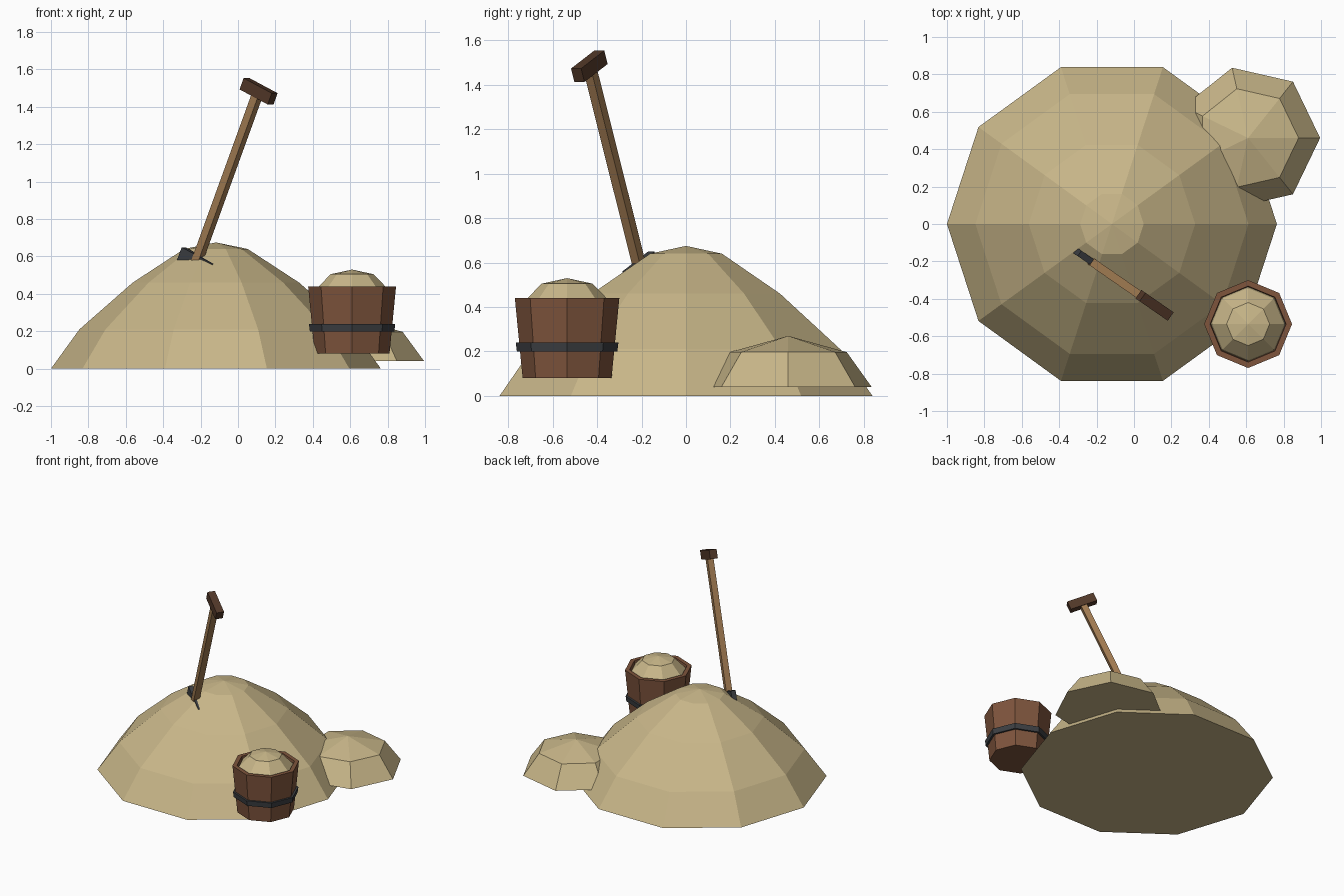
import bpy, bmesh, math
from mathutils import Matrix, Vector

cube = bpy.data.objects.get("Cube")
if cube:
    bpy.data.objects.remove(cube, do_unlink=True)


def material(name, rgb):
    mat = bpy.data.materials.new(name)
    mat.use_nodes = True
    mat.diffuse_color = (*rgb, 1)
    mat.node_tree.nodes["Principled BSDF"].inputs["Base Color"].default_value = (*rgb, 1)
    return mat


sand = material("sand", (0.58, 0.47, 0.25))
red_wood = material("bucket wood", (0.21, 0.09, 0.046))
pale_wood = material("handle wood", (0.36, 0.2, 0.085))
dark_wood = material("grip wood", (0.085, 0.04, 0.022))
iron = material("iron", (0.045, 0.049, 0.055))


def finish(name, bm, mat):
    bmesh.ops.recalc_face_normals(bm, faces=bm.faces)
    mesh = bpy.data.meshes.new(name)
    bm.to_mesh(mesh)
    bm.free()
    mesh.materials.append(mat)
    obj = bpy.data.objects.new(name, mesh)
    bpy.context.collection.objects.link(obj)
    return obj


def lathe(name, sides, profile, centre, mat):
    """Faceted solid from (radius, height) pairs; radius 0 makes a tip."""
    bm = bmesh.new()
    rings = []
    for r, z in profile:
        count = sides if r else 1
        rings.append([bm.verts.new((centre[0] + r * math.cos(math.tau * i / sides),
                                    centre[1] + r * math.sin(math.tau * i / sides), z))
                      for i in range(count)])
    for a, b in zip(rings, rings[1:]):
        for i in range(sides):
            j = (i + 1) % sides
            if len(b) == 1:
                bm.faces.new((a[i], a[j], b[0]))
            else:
                bm.faces.new((a[i], a[j], b[j], b[i]))
    for ring in (rings[0], rings[-1]):
        if len(ring) > 1:
            bm.faces.new(ring)
    return finish(name, bm, mat)


# Sand heaps
lathe("large_sand_heap", 10,
      [(0.882, 0), (0.73, 0.21), (0.445, 0.46), (0.17, 0.64), (0, 0.675)], (-0.118, 0), sand)
lathe("small_sand_heap", 7,
      [(0.385, 0.04), (0.27, 0.197), (0, 0.27)], (0.61, 0.46), sand)

# Bucket with a recessed top, iron hoop and sand filling
bucket = (0.61, -0.535)
lathe("bucket", 8, [(0.2, 0.08), (0.235, 0.44), (0.203, 0.44), (0.199, 0.4)], bucket, red_wood)
lathe("bucket_hoop", 8, [(0.226, 0.2), (0.231, 0.24)], bucket, iron)
lathe("bucket_sand", 8, [(0.2, 0.4), (0.192, 0.425), (0.115, 0.505), (0, 0.53)], bucket, sand)

# Shovel: boxes placed along one leaning axis that starts at the grip
lean = (Matrix.Translation(Vector((0.11, -0.435, 1.483)))
        @ Matrix.Rotation(math.radians(-34.7), 4, 'Z')
        @ Matrix.Rotation(math.radians(23.8), 4, 'Y'))


def shovel_box(name, size, z, mat):
    bm = bmesh.new()
    bmesh.ops.create_cube(bm, size=1)
    bm.transform(lean @ Matrix.Translation((0, 0, z)) @ Matrix.Diagonal((*size, 1)))
    return finish(name, bm, mat)


shovel_box("shovel_grip", (0.2, 0.055, 0.066), 0, dark_wood)
shovel_box("shovel_handle", (0.044, 0.044, 1.0), -0.51, pale_wood)
shovel_box("shovel_blade", (0.22, 0.035, 0.24), -1.08, iron)
